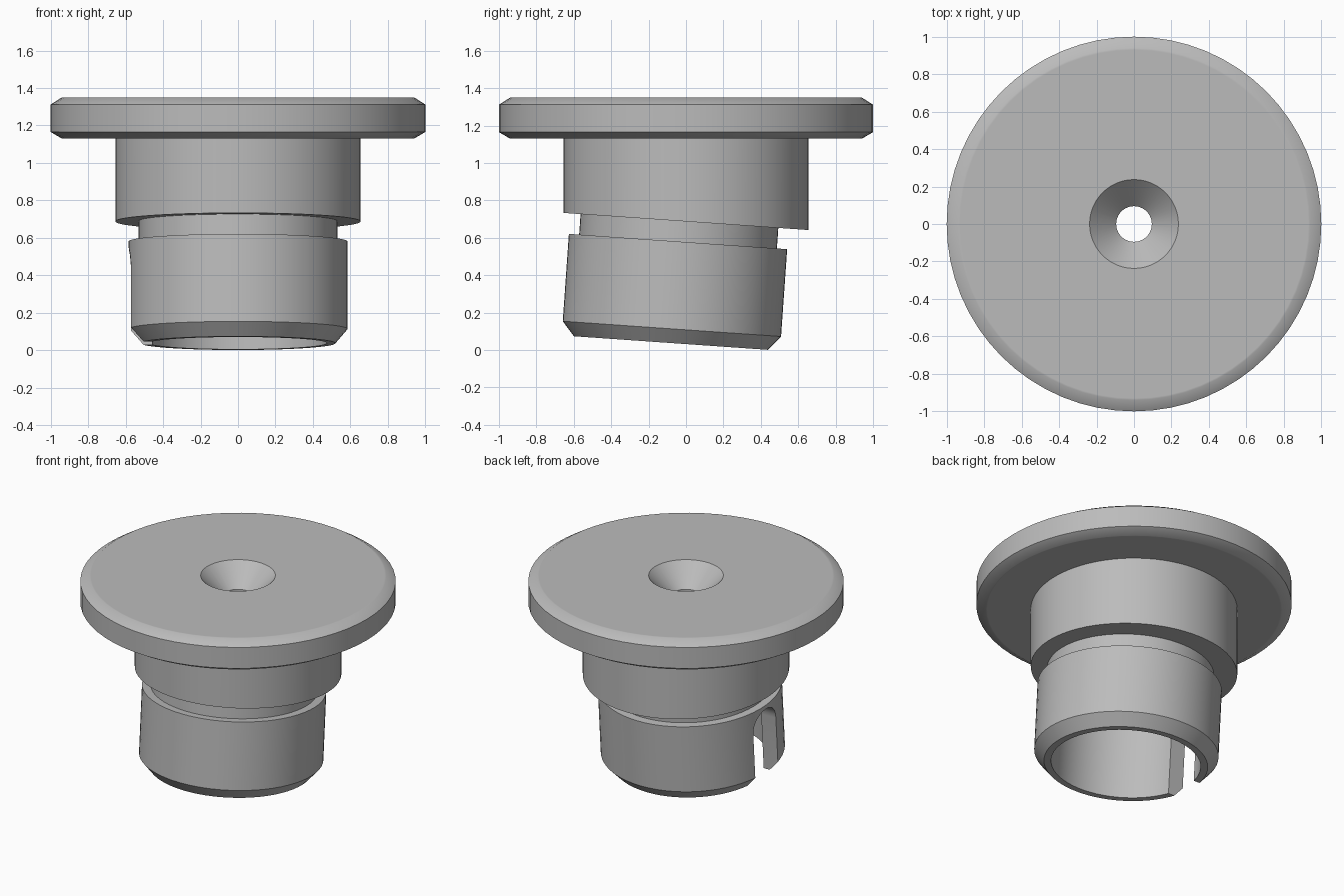
import bpy
import bmesh
from math import pi, sin, cos, tan, radians
from mathutils import Matrix, Vector

cube = bpy.data.objects.get("Cube")
if cube:
    bpy.data.objects.remove(cube, do_unlink=True)

SEGMENTS = 64
TILT = radians(4)
# Frame of the tilted plug, hung from the underside of the collar
plug_frame = Matrix.Translation((0, -0.035, 0.69)) @ Matrix.Rotation(-TILT, 4, 'X')

grey = bpy.data.materials.new("mid grey")
grey.use_nodes = True
grey.diffuse_color = (0.5, 0.5, 0.5, 1)
grey.node_tree.nodes["Principled BSDF"].inputs["Base Color"].default_value = (0.5, 0.5, 0.5, 1)


def make_object(name, bm):
    bmesh.ops.recalc_face_normals(bm, faces=bm.faces[:])
    mesh = bpy.data.meshes.new(name)
    bm.to_mesh(mesh)
    bm.free()
    mesh.materials.append(grey)
    obj = bpy.data.objects.new(name, mesh)
    bpy.context.collection.objects.link(obj)
    return obj


def lathe(name, profile, frame=Matrix()):
    """Solid of revolution from (radius, height) points, capped at both ends."""
    bm = bmesh.new()
    rings = []
    for r, z in profile:
        rings.append([bm.verts.new((r * cos(2 * pi * i / SEGMENTS),
                                    r * sin(2 * pi * i / SEGMENTS), z))
                      for i in range(SEGMENTS)])
    for low, high in zip(rings, rings[1:]):
        for i in range(SEGMENTS):
            j = (i + 1) % SEGMENTS
            bm.faces.new((low[i], low[j], high[j], high[i]))
    bm.faces.new(rings[0])
    bm.faces.new(rings[-1])
    bm.transform(frame)
    return make_object(name, bm)


def combine(target, tool, operation):
    mod = target.modifiers.new(operation.lower(), 'BOOLEAN')
    mod.object = tool
    mod.operation = operation
    mod.solver = 'EXACT'
    bpy.context.view_layer.objects.active = target
    bpy.ops.object.modifier_apply(modifier=mod.name)
    bpy.data.objects.remove(tool, do_unlink=True)


# Chamfered flange with the collar below it
body = lathe("flanged_plug", [
    (0.655, 0.5), (0.655, 1.13), (0.93, 1.13), (0.94, 1.13), (1, 1.165),
    (1, 1.312), (0.94, 1.35), (0.93, 1.35)])
# Slant the lower end of the collar
for v in body.data.vertices:
    if v.co.z < 0.6:
        v.co.z = 0.69 - tan(TILT) * (v.co.y + 0.035)

# Tilted plug: neck, barrel and end chamfer
plug = lathe("plug", [
    (0.53, 0.1), (0.53, -0.11), (0.585, -0.11), (0.585, -0.578), (0.52, -0.654)],
    plug_frame)
combine(body, plug, 'UNION')

# Bore from below
bore = lathe("bore_cutter", [(0.475, -0.9), (0.475, 0.31)], plug_frame)
combine(body, bore, 'DIFFERENCE')

# Countersunk screw hole through the flange
hole = lathe("hole_cutter", [(0.095, 0.8), (0.095, 1.208), (0.287, 1.4)])
combine(body, hole, 'DIFFERENCE')

# Round-topped slot through one side of the barrel
SLOT = 0.125
bm = bmesh.new()
outline = [(SLOT * cos(pi * i / 16), SLOT * sin(pi * i / 16) - 0.262) for i in range(17)]
outline += [(-SLOT, -0.9), (SLOT, -0.9)]
face = bm.faces.new([bm.verts.new((-0.8, y, z)) for y, z in outline])
extruded = bmesh.ops.extrude_face_region(bm, geom=[face])["geom"]
bmesh.ops.translate(bm, vec=Vector((0.5, 0, 0)),
                    verts=[g for g in extruded if isinstance(g, bmesh.types.BMVert)])
bm.transform(plug_frame)
combine(body, make_object("slot_cutter", bm), 'DIFFERENCE')

# Smooth round walls, keep crisp edges
bpy.ops.object.select_all(action='DESELECT')
body.select_set(True)
bpy.context.view_layer.objects.active = body
bpy.ops.object.shade_smooth_by_angle(angle=radians(35))
